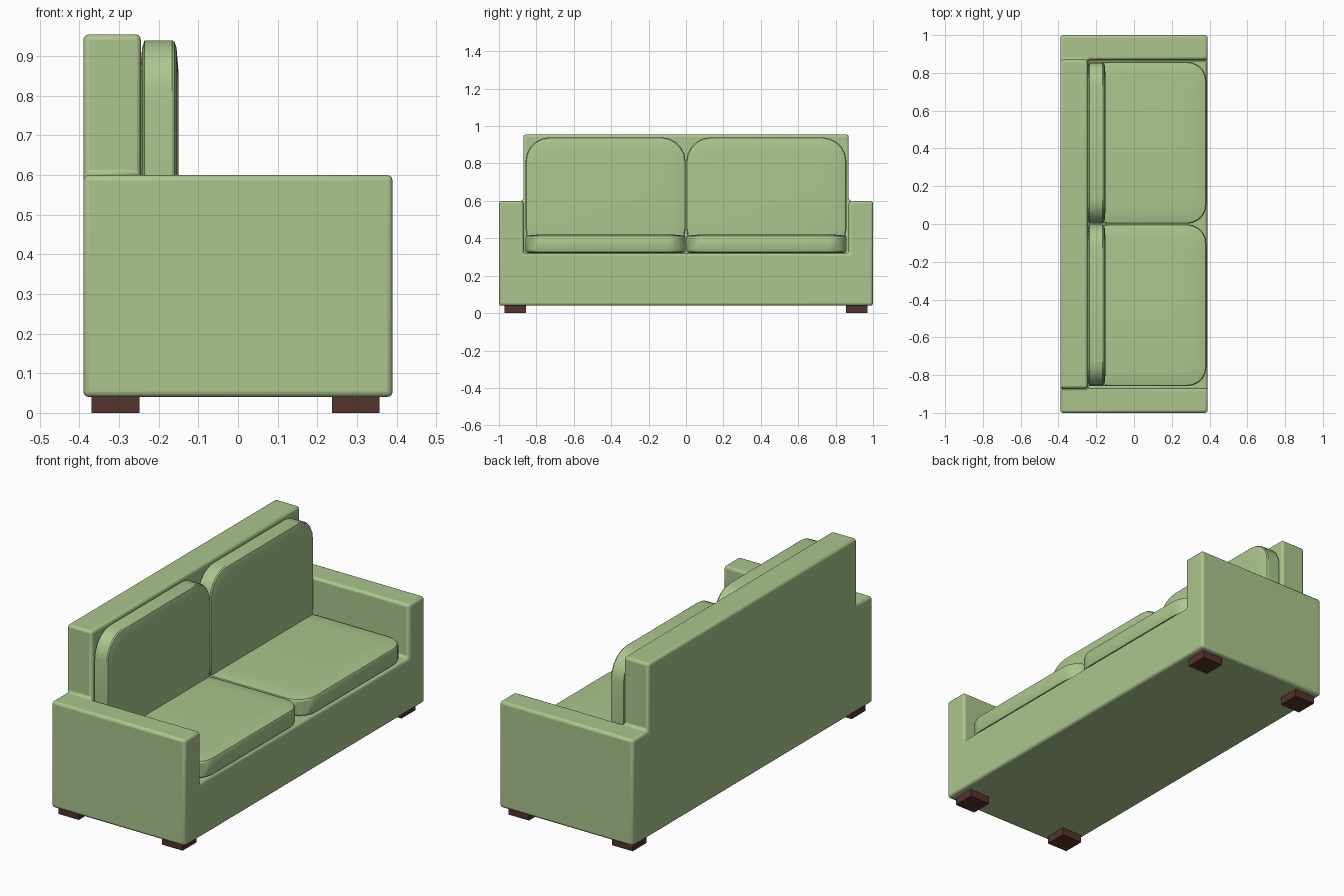
import bpy, bmesh, math
from mathutils import Vector, Matrix

if "Cube" in bpy.data.objects:
    bpy.data.objects.remove(bpy.data.objects["Cube"])


def material(name, rgb):
    m = bpy.data.materials.new(name)
    m.diffuse_color = (*rgb, 1)
    m.use_nodes = True
    m.node_tree.nodes["Principled BSDF"].inputs["Base Color"].default_value = m.diffuse_color
    return m


green = material("green_fabric", (0.41, 0.56, 0.27))
brown = material("dark_wood", (0.09, 0.032, 0.025))


def make_object(name, bm, mat, angle=30):
    bmesh.ops.recalc_face_normals(bm, faces=bm.faces)
    mesh = bpy.data.meshes.new(name)
    bm.to_mesh(mesh)
    bm.free()
    mesh.materials.append(mat)
    ob = bpy.data.objects.new(name, mesh)
    bpy.context.collection.objects.link(ob)
    bpy.ops.object.select_all(action='DESELECT')
    ob.select_set(True)
    bpy.context.view_layer.objects.active = ob
    bpy.ops.object.shade_smooth_by_angle(angle=math.radians(angle))
    return ob


# Upholstered frame: base, arms and back as one shell made from filled grid cells
xs, ys, zs = (-.39, -.245, .39), (-1, -.87, .87, 1), (.04, .32, .60, .955)


def filled(i, j, k):
    if not (0 <= i < 2 and 0 <= j < 3 and 0 <= k < 3):
        return False
    return k == 0 or (k == 1 and j != 1) or (i == 0 and j == 1)


bm = bmesh.new()
for i in range(2):
    for j in range(3):
        for k in range(3):
            if not filled(i, j, k):
                continue
            for axis in range(3):
                for side in (0, 1):
                    n = [i, j, k]
                    n[axis] += 2 * side - 1
                    if filled(*n):
                        continue
                    u, v = [a for a in range(3) if a != axis]
                    corners = []
                    for du, dv in ((0, 0), (1, 0), (1, 1), (0, 1)):
                        c = [i, j, k]
                        c[axis] += side
                        c[u] += du
                        c[v] += dv
                        corners.append(bm.verts.new((xs[c[0]], ys[c[1]], zs[c[2]])))
                    bm.faces.new(corners)
bmesh.ops.remove_doubles(bm, verts=bm.verts, dist=1e-5)
bmesh.ops.recalc_face_normals(bm, faces=bm.faces)
bmesh.ops.dissolve_limit(bm, angle_limit=.01, verts=bm.verts, edges=bm.edges)
frame = make_object("sofa_frame", bm, green)
bevel = frame.modifiers.new("soft_edges", 'BEVEL')
bevel.width = .014
bevel.segments = 3
bevel.limit_method = 'ANGLE'


# Cushion: stacked rounded rectangles, given as (inset, height) rings
def cushion(name, length, width, radius, rings, matrix):
    bm = bmesh.new()
    loops = []
    for inset, h in rings:
        a, b = length / 2 - inset, width / 2 - inset
        r = max(radius - inset * .5, .02)
        loop = []
        for q, (sx, sy) in enumerate(((1, 1), (-1, 1), (-1, -1), (1, -1))):
            for s in range(6):
                t = (q + s / 5) * math.pi / 2
                loop.append(bm.verts.new((sx * (a - r) + r * math.cos(t),
                                          sy * (b - r) + r * math.sin(t), h)))
        loops.append(loop)
    for lo, hi in zip(loops, loops[1:]):
        for s in range(len(lo)):
            t = (s + 1) % len(lo)
            bm.faces.new((lo[s], lo[t], hi[t], hi[s]))
    bm.faces.new(loops[0][::-1])
    bm.faces.new(loops[-1])
    bm.transform(matrix)
    return make_object(name, bm, green)


seat_rings = ((.02, 0), (.004, .004), (0, .012), (0, .082), (.004, .09), (.02, .094), (.08, .099))
back_rings = ((.07, 0), (.02, .004), (0, .01), (0, .08), (.004, .086), (.02, .091), (.08, .096))
for side, label in ((-1, "left"), (1, "right")):
    cushion(f"seat_cushion_{label}", .625, .856, .10, seat_rings,
            Matrix.Translation((.0705, side * .43, .322)))
    # Local x runs up, local z faces forward
    upright = Matrix(((0, 0, 1, 0), (0, 1, 0, 0), (1, 0, 0, 0), (0, 0, 0, 1)))
    cushion(f"back_cushion_{label}", .618, .856, .13, back_rings,
            Matrix.Translation((-.246, side * .43, .631)) @ upright)

# Block feet
for x in (-.309, .297):
    for y in (-.913, .913):
        bm = bmesh.new()
        bmesh.ops.create_cube(bm, size=1)
        bm.transform(Matrix.Translation((x, y, .0225)) @ Matrix.Diagonal((.12, .117, .045, 1)))
        make_object("foot", bm, brown)
